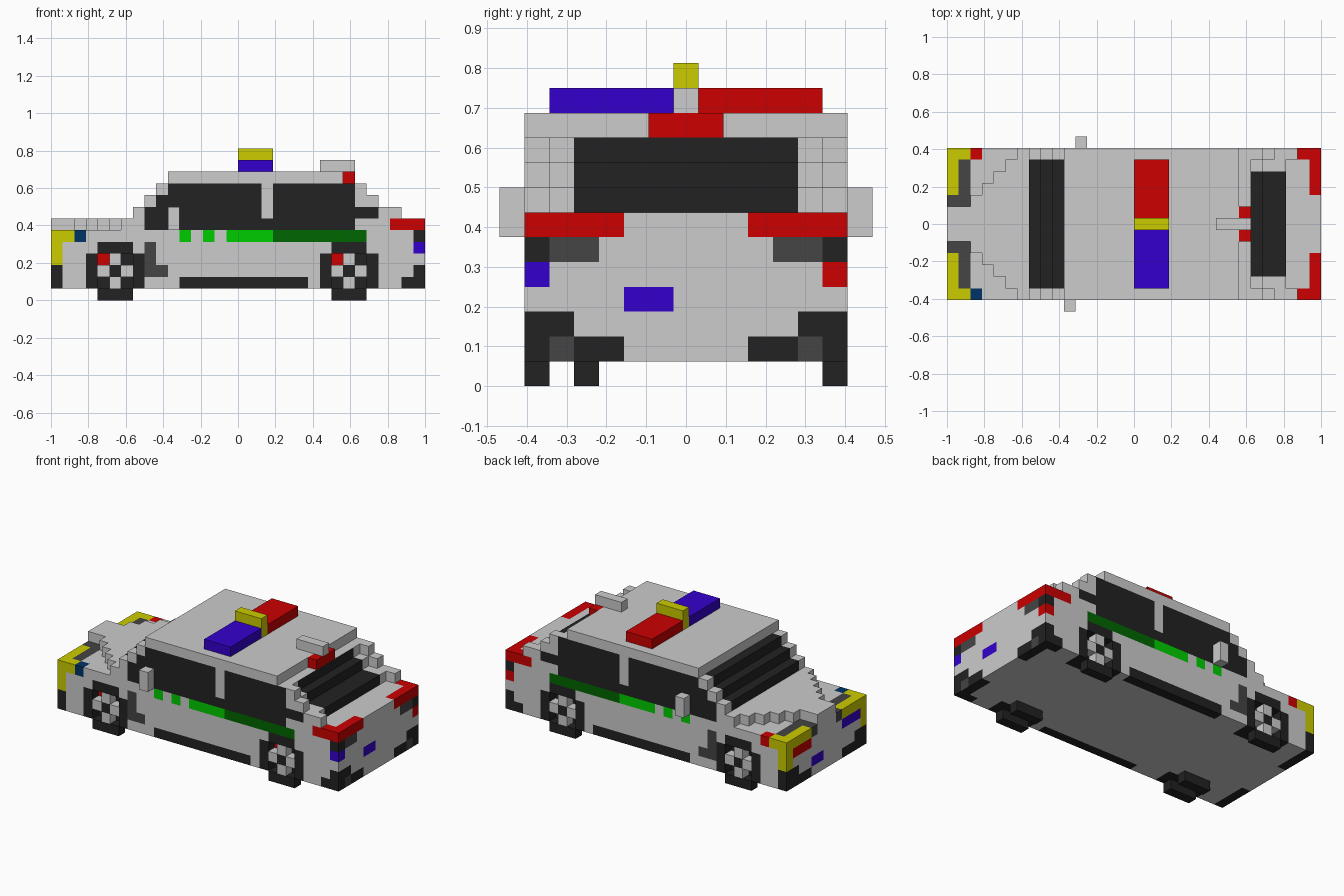
import bpy, bmesh
from mathutils import Vector

if "Cube" in bpy.data.objects:
    bpy.data.objects.remove(bpy.data.objects["Cube"])

U = 0.0625                      # block size; the car is 32 x 13 x 13 blocks
ORIGIN = Vector((-1, -6.5 * U, 0))

COLOURS = {
    "light grey": (0.604, 0.604, 0.604), "black": (0.016, 0.016, 0.016),
    "dark grey": (0.058, 0.058, 0.058), "yellow": (0.604, 0.604, 0.0),
    "red": (0.604, 0.0, 0.0), "blue": (0.033, 0.0, 0.604),
    "navy": (0.0, 0.033, 0.133), "green": (0.0, 0.604, 0.0),
    "dark green": (0.0, 0.133, 0.0),
}
NAMES = list(COLOURS)
MATS = []
for n, c in COLOURS.items():
    m = bpy.data.materials.new(n)
    m.diffuse_color = (*c, 1)
    m.use_nodes = True
    m.node_tree.nodes["Principled BSDF"].inputs["Base Color"].default_value = m.diffuse_color
    MATS.append(m)


def cells(b):
    i0, i1, j0, j1, k0, k1 = b
    return {(i, j, k) for i in range(i0, i1) for j in range(j0, j1) for k in range(k0, k1)}


def flip(b):
    return (b[0], b[1], 13 - b[3], 13 - b[2], b[4], b[5])


def build(name, solid, paint, base="light grey"):
    """Skin a set of blocks; paint = [(colour, face axes, box)], later wins."""
    colour = {}
    for col, axes, box in paint:
        for c in cells(box) & solid:
            for a in axes:
                colour[c, "xyz".index(a)] = col
    bm = bmesh.new()
    for c in sorted(solid):
        for a in range(3):
            for s in (0, 1):
                n = list(c)
                n[a] += 2 * s - 1
                if tuple(n) in solid:
                    continue
                quad = []
                for u, v in ((0, 0), (1, 0), (1, 1), (0, 1)):
                    p = Vector(c)
                    p[a] += s
                    p[(a + 1) % 3] += u
                    p[(a + 2) % 3] += v
                    quad.append(bm.verts.new(ORIGIN + p * U))
                f = bm.faces.new(quad if s else quad[::-1])
                f.material_index = NAMES.index(colour.get((c, a), base))
    bmesh.ops.remove_doubles(bm, verts=bm.verts, dist=1e-4)
    bmesh.ops.dissolve_limit(bm, angle_limit=0.01, verts=bm.verts, edges=bm.edges,
                             delimit={'MATERIAL'})
    me = bpy.data.meshes.new(name)
    bm.to_mesh(me)
    bm.free()
    for m in MATS:
        me.materials.append(m)
    bpy.context.collection.objects.link(bpy.data.objects.new(name, me))


def block(name, colour, *box):
    build(name, cells(box), [], colour)


# Body: lower hull, tapered hood, stepped cabin
body = cells((0, 32, 0, 13, 1, 6)) | cells((6, 32, 0, 13, 6, 7))
body |= cells((0, 2, 5, 8, 6, 7))
for s in range(4):
    body |= cells((2 + s, 3 + s, 4 - s, 9 + s, 6, 7))
for k, start, inner, outer in ((7, 7, 29, 30), (8, 8, 27, 28), (9, 9, 26, 27), (10, 10, 25, 25)):
    body |= cells((start, inner, 0, 13, k, k + 1))
    for j in (0, 12):                       # rear pillars stand one block proud
        body |= cells((inner, outer, j, j + 1, k, k + 1))

windows = [
    ("black", "y", (8, 26, 0, 1, 6, 7)), ("black", "y", (8, 28, 0, 1, 7, 8)),
    ("black", "y", (9, 26, 0, 1, 8, 9)), ("black", "y", (10, 26, 0, 1, 9, 10)),
    ("light grey", "y", (18, 19, 0, 1, 7, 10)),        # door pillar
    ("black", "xz", (7, 10, 1, 7, 7, 10)),             # windscreen
    ("black", "x", (25, 29, 2, 7, 7, 10)),             # rear window
    ("black", "z", (26, 29, 2, 7, 7, 9)),
]
trim = [
    ("green", "y", (11, 12, 0, 1, 5, 6)), ("green", "y", (13, 14, 0, 1, 5, 6)),
    ("green", "y", (15, 19, 0, 1, 5, 6)), ("dark green", "y", (19, 27, 0, 1, 5, 6)),
    ("black", "xyz", (11, 22, 0, 1, 1, 2)),            # sill
    ("dark grey", "y", (8, 9, 0, 1, 2, 5)), ("dark grey", "y", (9, 10, 0, 1, 2, 3)),
    ("black", "xyz", (0, 1, 0, 4, 1, 2)), ("black", "xyz", (0, 1, 0, 2, 2, 3)),
    ("black", "xyz", (31, 32, 0, 4, 1, 2)), ("black", "xyz", (31, 32, 0, 2, 2, 3)),
    ("black", "xyz", (30, 31, 0, 1, 1, 2)),
    ("dark grey", "x", (31, 32, 1, 2, 1, 2)),          # exhaust
]
lamps = [
    ("dark grey", "xyz", (0, 2, 4, 5, 5, 6)), ("dark grey", "xyz", (1, 2, 1, 4, 5, 6)),
    ("yellow", "xyz", (0, 1, 0, 4, 5, 6)), ("yellow", "xyz", (1, 2, 0, 1, 5, 6)),
    ("yellow", "xyz", (0, 1, 0, 1, 3, 5)),
    ("red", "xyz", (31, 32, 0, 4, 6, 7)), ("red", "xyz", (29, 32, 0, 1, 6, 7)),
    ("black", "xyz", (31, 32, 0, 1, 5, 6)), ("dark grey", "x", (31, 32, 1, 3, 5, 6)),
]
arches = []
for w in (4, 24):
    arches += [("black", "xyz", (w - 1, w + 4, 0, 2, 1, 4)),
               ("black", "xyz", (w, w + 3, 0, 2, 4, 5))]
both = windows + trim + lamps + arches
paint = both + [(c, a, flip(b)) for c, a, b in both]
# Details that differ between the two sides
paint += [
    ("navy", "xyz", (2, 3, 0, 1, 5, 6)), ("red", "xyz", (2, 3, 12, 13, 5, 6)),
    ("blue", "x", (0, 1, 1, 4, 4, 5)), ("red", "x", (0, 1, 9, 12, 4, 5)),
    ("blue", "xyz", (31, 32, 0, 1, 4, 5)), ("red", "xyz", (31, 32, 12, 13, 4, 5)),
    ("blue", "x", (0, 1, 7, 9, 2, 3)), ("blue", "x", (31, 32, 4, 6, 3, 4)),
    ("red", "y", (4, 5, 1, 2, 3, 4)), ("red", "y", (24, 25, 1, 2, 3, 4)),
]

# Wheel wells cut into the body, and wheels with a cross-shaped hub
for w, end in ((4, "front"), (24, "rear")):
    for j, side in ((0, "right"), (12, "left")):
        body -= cells((w, w + 3, j, j + 1, 1, 4))
        tyre = (w, w + 3, j, j + 1, 0, 1)
        hub = cells((w + 1, w + 2, j, j + 1, 1, 4)) | cells((w, w + 3, j, j + 1, 2, 3))
        build(f"{end}_{side}_wheel", hub | cells(tyre),
              [("black", "xyz", tyre), ("black", "y", (w + 1, w + 2, j, j + 1, 2, 3))])
    block(f"{end}_inner_tyre", "black", w, w + 3, 2, 3, 0, 1)

build("car_body", body, paint)

# Roof fittings and mirrors
block("blue_roof_light", "blue", 16, 19, 1, 6, 11, 12)
block("red_roof_light", "red", 16, 19, 7, 12, 11, 12)
block("yellow_roof_light", "yellow", 16, 19, 6, 7, 11, 13)
block("brake_light", "red", 25, 26, 5, 8, 10, 11)
block("antenna", "light grey", 23, 26, 6, 7, 11, 12)
block("right_mirror", "light grey", 10, 11, -1, 0, 6, 8)
block("left_mirror", "light grey", 11, 12, 13, 14, 6, 8)
